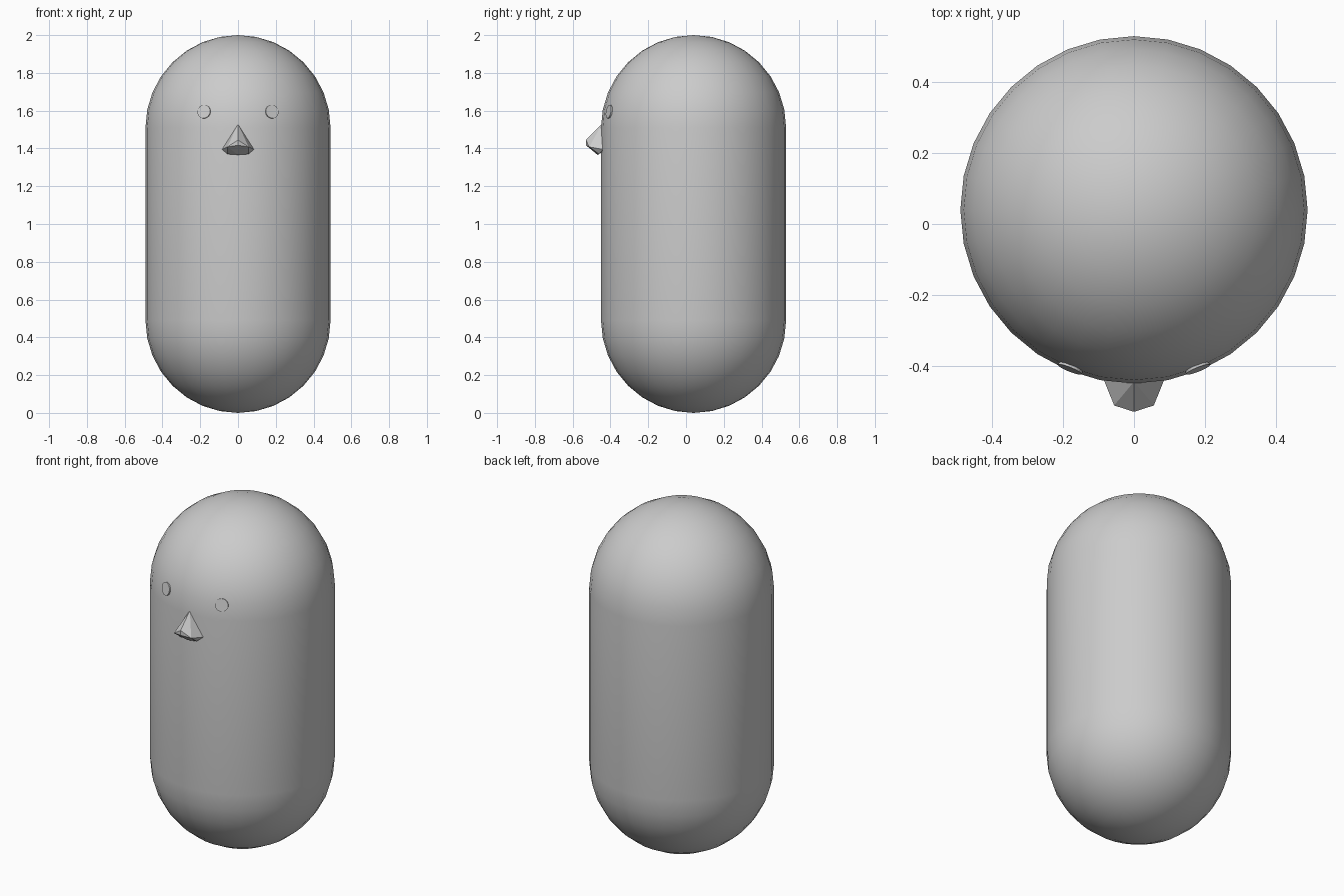
import bpy, bmesh, math
from mathutils import Vector

if "Cube" in bpy.data.objects:
    bpy.data.objects.remove(bpy.data.objects["Cube"])

R, CY = 0.49, 0.04          # body radius and its y centre
Z_LOW, Z_HIGH = R, 2.0 - R  # centres of the two round ends


def finish(name, bm, smooth=False):
    bmesh.ops.recalc_face_normals(bm, faces=bm.faces)
    for f in bm.faces:
        f.smooth = smooth
    mesh = bpy.data.meshes.new(name)
    bm.to_mesh(mesh)
    bm.free()
    obj = bpy.data.objects.new(name, mesh)
    bpy.context.collection.objects.link(obj)
    return obj


# Body: capsule profile spun around its axis
bm = bmesh.new()
angles = [math.radians(a * 11.25) for a in range(-8, 9)]
profile = [(R * math.cos(a), Z_LOW + R * math.sin(a)) for a in angles[:9]]
profile += [(R * math.cos(a), Z_HIGH + R * math.sin(a)) for a in angles[8:]]
verts = [bm.verts.new((0, CY - r, z)) for r, z in profile]
edges = [bm.edges.new(pair) for pair in zip(verts, verts[1:])]
bmesh.ops.spin(bm, geom=verts + edges, cent=(0, CY, 0), axis=(0, 0, 1),
               angle=math.tau, steps=32)
bmesh.ops.remove_doubles(bm, verts=bm.verts, dist=0.0005)
finish("body", bm, smooth=True)

# Eyes: thin discs lying on the curved head
for side, name in ((-1, "left_eye"), (1, "right_eye")):
    x, z = side * 0.18, 1.595
    centre = Vector((0, CY, Z_HIGH))
    y = -math.sqrt(R * R - x * x - (z - Z_HIGH) ** 2)
    normal = Vector((x, y, z - Z_HIGH)).normalized()
    bm = bmesh.new()
    bmesh.ops.create_cone(bm, cap_ends=True, segments=24,
                          radius1=0.036, radius2=0.036, depth=0.02)
    eye = finish(name, bm)
    eye.location = centre + normal * (R - 0.007)
    eye.rotation_euler = normal.to_track_quat('Z', 'Y').to_euler()

# Beak: faceted hull, mirrored left to right
middle = [(0, -0.445, 1.53), (0, -0.53, 1.445), (0, -0.53, 1.417),
          (0, -0.468, 1.366)]
half = [(0.085, -0.44, 1.395), (0.068, -0.478, 1.40), (0.056, -0.512, 1.408),
        (0.055, -0.46, 1.37), (0.05, -0.43, 1.39)]
bm = bmesh.new()
for p in middle + half + [(-x, y, z) for x, y, z in half]:
    bm.verts.new(p)
bmesh.ops.convex_hull(bm, input=bm.verts)
bmesh.ops.delete(bm, geom=[v for v in bm.verts if not v.link_faces],
                 context='VERTS')
finish("beak", bm)
